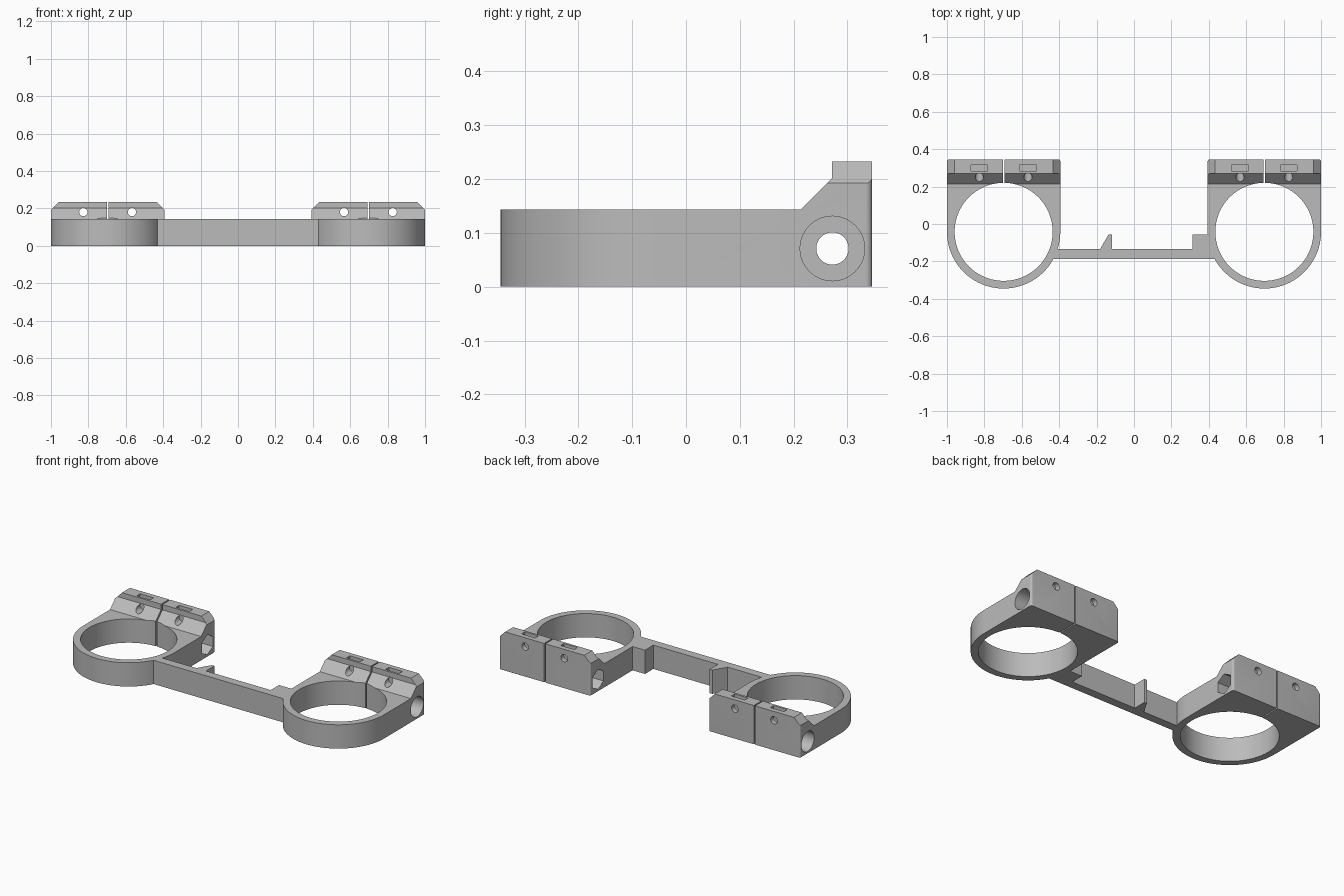
import bpy, bmesh, math
from mathutils import Vector

if "Cube" in bpy.data.objects:
    bpy.data.objects.remove(bpy.data.objects["Cube"])

CX, CY, R_OUT, R_IN = 0.697, -0.042, 0.303, 0.262   # clamp centre and radii
H, TOP, BACK = 0.143, 0.233, 0.346                  # ring height, block top, back face
BORE_Y, BORE_Z = 0.272, 0.071                       # cross-bolt axis

grey = bpy.data.materials.new("mid grey")
grey.diffuse_color = (0.5, 0.5, 0.5, 1)
grey.use_nodes = True
grey.node_tree.nodes["Principled BSDF"].inputs["Base Color"].default_value = grey.diffuse_color


def prism(name, pts, axis, a, b):
    """Extrude a closed 2D outline along an axis from a to b."""
    place = {"x": lambda p, t: (t, p[0], p[1]),
             "y": lambda p, t: (p[0], t, p[1]),
             "z": lambda p, t: (p[0], p[1], t)}[axis]
    bm = bmesh.new()
    face = bm.faces.new([bm.verts.new(place(p, a)) for p in pts])
    ext = bmesh.ops.extrude_face_region(bm, geom=[face])
    move = Vector(place((0, 0), b - a))
    bmesh.ops.translate(bm, vec=move,
                        verts=[v for v in ext["geom"] if isinstance(v, bmesh.types.BMVert)])
    bmesh.ops.recalc_face_normals(bm, faces=bm.faces)
    mesh = bpy.data.meshes.new(name)
    bm.to_mesh(mesh)
    bm.free()
    ob = bpy.data.objects.new(name, mesh)
    bpy.context.collection.objects.link(ob)
    mesh.materials.append(grey)
    return ob


def arc(u, v, r, n, start=0.0, end=360.0):
    """Points along an arc; a full turn leaves out the repeated last point."""
    steps = n if end - start >= 360 else n - 1
    return [(u + r * math.cos(math.radians(start + (end - start) * i / steps)),
             v + r * math.sin(math.radians(start + (end - start) * i / steps)))
            for i in range(n)]


def rect(u0, u1, v0, v1):
    return [(u0, v0), (u1, v0), (u1, v1), (u0, v1)]


def combine(ob, others, operation):
    """Apply booleans in order, then remove the helper objects."""
    for o in others:
        o.hide_render = True
        m = ob.modifiers.new("bool", "BOOLEAN")
        m.operation, m.solver, m.object = operation, "EXACT", o
    dg = bpy.context.evaluated_depsgraph_get()
    mesh = bpy.data.meshes.new_from_object(ob.evaluated_get(dg))
    ob.modifiers.clear()
    ob.data = mesh
    for o in others:
        bpy.data.objects.remove(o, do_unlink=True)


def clamp(name, s):
    """Split ring clamp; s is the direction of its outer end."""
    c, f = s * CX, 0.012
    # U-shaped body with rounded back corners
    outline = arc(c, CY, R_OUT, 65, 180, 360)
    outline += arc(c + R_OUT - f, BACK - f, f, 6, 0, 90)
    outline += arc(c - R_OUT + f, BACK - f, f, 6, 90, 180)
    body = prism(name, outline, "z", 0, TOP)
    cuts = [
        # low ring area, slope and step in front of the raised block
        prism("step_cutter", [(-0.5, H), (0.213, H), (0.271, 0.201), (0.271, 0.4), (-0.5, 0.4)],
              "x", c - 0.5, c + 0.5),
        # ring opening and clamping slit
        prism("opening_cutter", arc(c, CY, R_IN, 128), "z", -0.1, 0.4),
        prism("slit_cutter", rect(c - 0.004, c + 0.004, -0.1, 0.4), "z", -0.1, 0.41),
    ]
    # sloped top ends
    for e in (-1, 1):
        cuts.append(prism("end_cutter", [(c + e * 0.323, 0.172), (c + e * 0.223, 0.274),
                                         (c + e * 0.4, 0.274), (c + e * 0.4, 0.172)],
                          "y", 0.0, 0.5))
    # cross-bolt hole, round head recess outside, six-sided nut recess inside
    end = c + s * (R_OUT + 0.05)
    inner = c - s * (R_OUT + 0.05)
    cuts += [
        prism("bolt_cutter", arc(BORE_Y, BORE_Z, 0.03, 40), "x", c - 0.5, c + 0.5),
        prism("head_cutter", arc(BORE_Y, BORE_Z, 0.06, 56), "x", *sorted((end, c + s * 0.17))),
        prism("nut_cutter", arc(BORE_Y, BORE_Z, 0.06, 6, 30, 390), "x",
              *sorted((inner, c - s * 0.17))),
    ]
    # small screw holes with nut slots open at the top
    for e in (-1, 1):
        x = c + e * 0.13
        cuts.append(prism("screw_cutter", arc(x, 0.18, 0.022, 32), "y", 0.1, 0.5))
        cuts.append(prism("slot_cutter", rect(x - 0.045, x + 0.045, 0.284, 0.316), "z", 0.138, 0.4))
    combine(body, cuts, "DIFFERENCE")
    return body


left = clamp("left_clamp", -1)
right = clamp("right_clamp", 1)

# connecting bar with a small hook and a stop block
bracket = prism("clamp_bracket", [
    (-0.44, -0.186), (0.44, -0.186), (0.44, -0.135), (0.415, -0.135), (0.415, -0.056),
    (0.312, -0.056), (0.312, -0.135), (-0.118, -0.135), (-0.118, -0.056),
    (-0.136, -0.056), (-0.182, -0.135), (-0.44, -0.135)], "z", 0, H)
combine(bracket, [left, right], "UNION")

# smooth curved walls, keep sharp edges
bpy.context.view_layer.objects.active = bracket
bracket.select_set(True)
bpy.ops.object.shade_smooth_by_angle(angle=math.radians(25))
